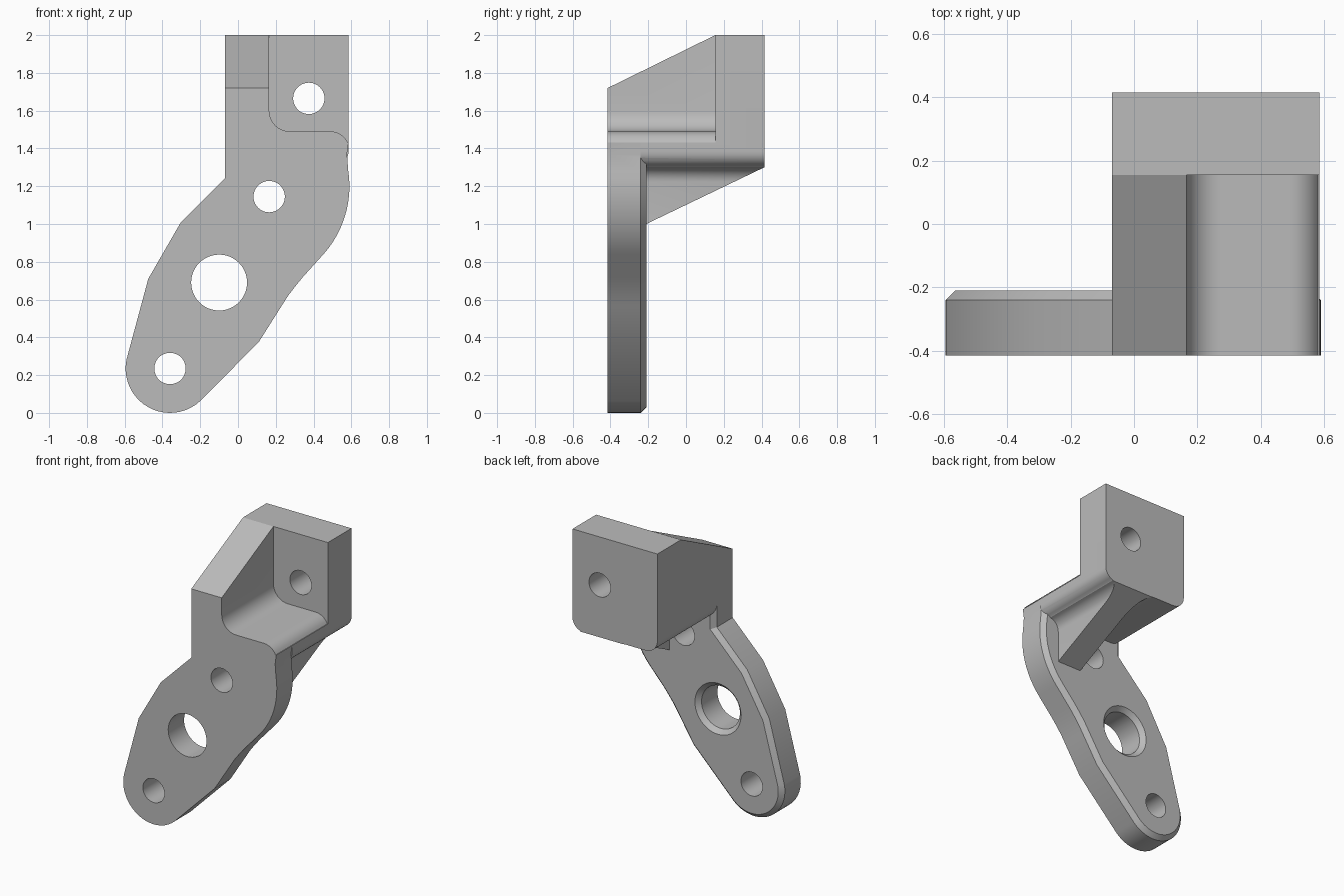
import bpy, bmesh
from math import sin, cos, radians, pi

if "Cube" in bpy.data.objects:
    bpy.data.objects.remove(bpy.data.objects["Cube"], do_unlink=True)

grey = bpy.data.materials.new("plain grey")
grey.use_nodes = True
grey.diffuse_color = (0.5, 0.5, 0.5, 1)
grey.node_tree.nodes["Principled BSDF"].inputs["Base Color"].default_value = (0.5, 0.5, 0.5, 1)


def arc(cx, cz, r, start, end, steps=8):
    angles = [radians(start + (end - start) * i / steps) for i in range(steps + 1)]
    return [(cx + r * cos(a), cz + r * sin(a)) for a in angles]


def prism(name, points, lo, hi, axis="y", chamfer=0):
    """Extrude a side profile along y (x,z points) or along x (y,z points)."""
    def place(p, d):
        return (p[0], d, p[1]) if axis == "y" else (d, p[0], p[1])
    bm = bmesh.new()
    near = [bm.verts.new(place(p, lo)) for p in points]
    far = [bm.verts.new(place(p, hi)) for p in points]
    bm.faces.new(near)
    back = bm.faces.new(far)
    for i in range(len(points)):
        j = (i + 1) % len(points)
        bm.faces.new((near[i], near[j], far[j], far[i]))
    bmesh.ops.recalc_face_normals(bm, faces=bm.faces)
    if chamfer:
        bmesh.ops.bevel(bm, geom=list(back.edges), offset=chamfer, segments=1,
                        affect="EDGES", clamp_overlap=False)
    mesh = bpy.data.meshes.new(name)
    bm.to_mesh(mesh)
    bm.free()
    mesh.materials.append(grey)
    obj = bpy.data.objects.new(name, mesh)
    bpy.context.collection.objects.link(obj)
    return obj


def hole(x, z, r, lo, hi, r_back=None):
    """Round cutter along y, optionally conical."""
    bpy.ops.mesh.primitive_cone_add(vertices=48, radius1=r, radius2=r_back or r, depth=hi - lo,
                                    location=(x, (lo + hi) / 2, z), rotation=(-pi / 2, 0, 0))
    obj = bpy.context.object
    obj.name = "hole_cutter"
    obj.data.materials.append(grey)
    return obj


def combine(target, other, operation):
    mod = target.modifiers.new("combine", "BOOLEAN")
    mod.operation, mod.solver, mod.object = operation, "EXACT", other
    bpy.ops.object.select_all(action="DESELECT")
    bpy.context.view_layer.objects.active = target
    target.select_set(True)
    bpy.ops.object.modifier_apply(modifier=mod.name)
    bpy.data.objects.remove(other, do_unlink=True)


# Front plate with chamfered back edge
outline = [(-0.07, 2), (0.585, 2), (0.585, 1.43), (0.577, 1.37)]
outline += arc(0.05, 1.2, 0.54, 9, -42, 12)
outline += [(0.34, 0.715), (0.305, 0.672), (0.265, 0.62), (0.23, 0.565), (0.11, 0.375)]
outline += arc(-0.36, 0.235, 0.235, -47, -192, 20)
outline += [(-0.475, 0.71), (-0.305, 1.005), (-0.07, 1.24)]
bracket = prism("bracket", outline, -0.415, -0.21, chamfer=0.03)

# Rear block: wall, shelf and rib in one section
under = 1.303
section = [(-0.07, 2), (0.585, 2)]
section += arc(0.505, under + 0.08, 0.08, 0, -70, 6)
section += arc(0.54, under - 0.08, 0.08, 100, 180, 6)
section += [(0.46, 0.9), (0.275, 0.9)]
section += arc(0.175, under - 0.1, 0.1, 0, 90)
section += arc(0.02, under + 0.09, 0.09, -90, -180)
block = prism("block", section, -0.241, 0.415)

# Sloped underside of the rib
slope = prism("rib_cutter", [(-0.3, 0.5), (0.6, 0.5), (0.6, 1.389), (-0.3, 0.957)], -1, 1, "x")
combine(block, slope, "DIFFERENCE")
combine(bracket, block, "UNION")

# Open pocket above the shelf
pocket = [(0.7, 2.2), (0.165, 2.2)] + arc(0.275, 1.6, 0.11, 180, 270)
pocket += arc(0.49, 1.39, 0.1, 90, 25, 6) + [(0.7, 1.43)]
combine(bracket, prism("pocket_cutter", pocket, -0.6, 0.155), "DIFFERENCE")

# Sloped top of the wall
top = [(-0.6, 1.629), (0.155, 2.0), (0.155, 2.3), (-0.6, 2.3)]
combine(bracket, prism("top_cutter", top, -1, 1, "x"), "DIFFERENCE")

# Bolt holes and the countersunk centre hole
for x, z, r, lo, hi in [(-0.36, 0.235, 0.083, -0.6, -0.1), (0.165, 1.145, 0.083, -0.6, -0.1),
                        (-0.1, 0.69, 0.148, -0.6, -0.1), (0.375, 1.665, 0.083, 0, 0.6)]:
    combine(bracket, hole(x, z, r, lo, hi), "DIFFERENCE")
combine(bracket, hole(-0.1, 0.69, 0.148, -0.24, -0.2, 0.188), "DIFFERENCE")

bpy.context.view_layer.objects.active = bracket
bracket.select_set(True)
bpy.ops.object.shade_smooth_by_angle(angle=radians(25))
